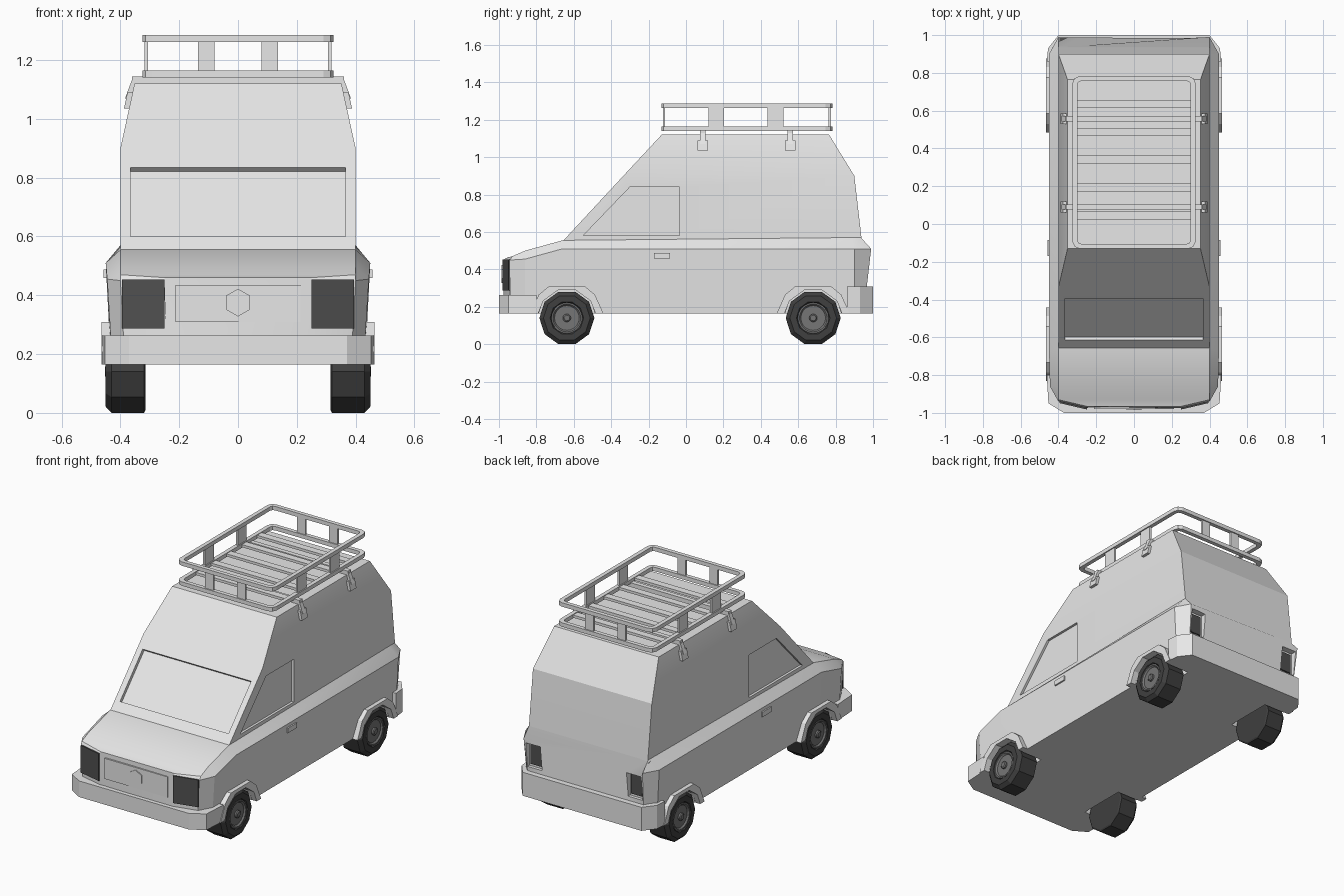
import bpy, bmesh
from math import radians, cos, sin, pi

if "Cube" in bpy.data.objects:
    bpy.data.objects.remove(bpy.data.objects["Cube"], do_unlink=True)


def material(name, v):
    m = bpy.data.materials.new(name)
    m.use_nodes = True
    m.diffuse_color = (v, v, v, 1)
    m.node_tree.nodes["Principled BSDF"].inputs["Base Color"].default_value = (v, v, v, 1)
    return m


PAINT = material("pale grey paint", 0.8)
TYRE = material("black rubber", 0.05)
LAMP = material("dark lamp", 0.08)
HUB = material("mid grey hub", 0.18)
SIDES = (("left", 1), ("right", -1))


def make(name, verts, faces, mat):
    bm = bmesh.new()
    vs = [bm.verts.new(v) for v in verts]
    for f in faces:
        bm.faces.new([vs[i] for i in f])
    bmesh.ops.recalc_face_normals(bm, faces=bm.faces)
    mesh = bpy.data.meshes.new(name)
    bm.to_mesh(mesh)
    bm.free()
    mesh.materials.append(mat)
    ob = bpy.data.objects.new(name, mesh)
    bpy.context.collection.objects.link(ob)
    return ob


def loft(name, rings, mat):
    """Join equal closed rings of points and cap both ends."""
    n = len(rings[0])
    faces = [[r * n + i, r * n + (i + 1) % n, (r + 1) * n + (i + 1) % n, (r + 1) * n + i]
             for r in range(len(rings) - 1) for i in range(n)]
    faces += [range(n), range((len(rings) - 1) * n, len(rings) * n)]
    return make(name, [p for r in rings for p in r], faces, mat)


def prism(name, pts, axis, lo, hi, mat=PAINT):
    """Extrude a 2D outline along x, y or z."""
    put = {"x": lambda a, b, t: (t, a, b), "y": lambda a, b, t: (a, t, b),
           "z": lambda a, b, t: (a, b, t)}[axis]
    return loft(name, [[put(a, b, t) for a, b in pts] for t in (lo, hi)], mat)


def box(name, x, y, z, mat=PAINT):
    return prism(name, [(x[0], y[0]), (x[1], y[0]), (x[1], y[1]), (x[0], y[1])], "z", *z, mat)


def lathe(name, profile, s, y, z, n, mat):
    """Turn (x, radius) points around a wheel axle."""
    return loft(name, [[(s * x, y + r * cos(2 * pi * i / n), z + r * sin(2 * pi * i / n))
                        for i in range(n)] for x, r in profile], mat)


def select(ob):
    bpy.ops.object.select_all(action="DESELECT")
    ob.select_set(True)
    bpy.context.view_layer.objects.active = ob


def cut(ob, cutters):
    for c in cutters:
        mod = ob.modifiers.new("cut", "BOOLEAN")
        mod.operation, mod.solver, mod.object = "DIFFERENCE", "EXACT", c
        select(ob)
        bpy.ops.object.modifier_apply(modifier=mod.name)
        bpy.data.objects.remove(c, do_unlink=True)


def smooth(ob, angle):
    select(ob)
    bpy.ops.object.shade_smooth_by_angle(angle=radians(angle))


# Lower body: sections along y as (sill y, belt y, shoulder y, half width, belt z, shoulder z)
sections = [(-0.975, -0.975, -0.965, 0.25, 0.45, 0.46),
            (-0.94, -0.94, -0.93, 0.40, 0.45, 0.47),
            (-0.86, -0.86, -0.86, 0.445, 0.455, 0.50),
            (-0.66, -0.66, -0.66, 0.45, 0.51, 0.555),
            (0.90, 0.90, 0.88, 0.45, 0.51, 0.57),
            (0.95, 0.99, 0.935, 0.40, 0.51, 0.57)]
rings = []
for ya, yb, yc, w, zb, zs in sections:
    half = [(w * 0.96, ya, 0.165), (w, yb, zb), (min(w, 0.40), yc, zs)]
    rings.append(half + [(-x, y, z) for x, y, z in reversed(half)])
body = loft("lower_body", rings, PAINT)

WHEEL_Z = 0.14
AXLES = (("front", -0.637), ("rear", 0.68))
cutters = []
for _, s in SIDES:
    for _, y in AXLES:
        cutters.append(lathe("well_cutter", [(0.29, 0.158), (0.6, 0.158)], s, y, WHEEL_Z, 10, PAINT))
    cutters.append(box("lamp_cutter", sorted((s * 0.29, s * 0.388)), (0.95, 1.1), (0.335, 0.485)))
cut(body, cutters)
smooth(body, 25)

# Cabin: levels as (z, front y, rear y, half width)
levels = [(0.55, -0.66, 0.94, 0.40), (0.57, -0.641, 0.938, 0.40),
          (0.90, -0.335, 0.90, 0.40), (1.12, -0.13, 0.765, 0.352)]
cabin = loft("cabin", [[(-w, f, z), (w, f, z), (w, r, z), (-w, r, z)] for z, f, r, w in levels], PAINT)

# Recessed windscreen and side windows
ny, nz = -0.732, 0.681
a, b = (-0.613, 0.60), (-0.395, 0.835)
screen = [(p[0] + ny * d, p[1] + nz * d) for p, d in ((a, -0.02), (a, 0.05), (b, 0.05), (b, -0.02))]
cutters = [prism("screen_cutter", screen, "x", -0.365, 0.365)]
window = [(-0.55, 0.58), (-0.30, 0.84), (-0.035, 0.84), (-0.035, 0.58)]
for _, s in SIDES:
    cutters.append(prism("window_cutter", window, "x", s * 0.385, s * 0.5))
cut(cabin, cutters)
smooth(cabin, 20)


# Bumpers
def bumper(name, half, z):
    prism(name, half + [(-x, y) for x, y in reversed(half)], "z", *z)


bumper("front_bumper", [(0.37, -1.0), (0.453, -0.95), (0.462, -0.80)], (0.165, 0.263))
bumper("rear_bumper", [(0.40, 1.0), (0.455, 0.93), (0.462, 0.86)], (0.165, 0.308))

# Grille panel with hexagonal boss
box("grille_panel", (-0.212, 0.212), (-0.98, -0.97), (0.31, 0.435))
hexagon = [(0.047 * sin(i * pi / 3), 0.375 + 0.047 * cos(i * pi / 3)) for i in range(6)]
prism("grille_boss", hexagon, "y", -0.986, -0.975)

arch_outer = [(-0.195, 0.165), (-0.15, 0.265), (-0.095, 0.31), (0.095, 0.31), (0.15, 0.265), (0.195, 0.165)]
arch_inner = [(0.156 * cos(t * pi / 5), WHEEL_Z + 0.156 * sin(t * pi / 5)) for t in range(6)]
arch_inner = [(0.153, 0.165)] + arch_inner[1:5] + [(-0.153, 0.165)]

for side, s in SIDES:
    # Lamps and door handle
    lamp = [(s * 0.25, -0.982), (s * 0.395, -0.948), (s * 0.395, -0.939), (s * 0.25, -0.973)]
    prism("headlamp_" + side, lamp, "z", 0.287, 0.453, LAMP)
    box("tail_lamp_" + side, sorted((s * 0.302, s * 0.376)), (0.945, 0.958), (0.35, 0.47), LAMP)
    box("door_handle_" + side, sorted((s * 0.43, s * 0.457)), (-0.17, -0.085), (0.458, 0.488))
    # Wheels and arch flares
    for end, y in AXLES:
        tag = end + "_" + side
        lathe("tyre_" + tag, [(0.315, 0.138), (0.32, 0.147), (0.43, 0.147), (0.45, 0.125),
                              (0.45, 0.09), (0.435, 0.08)], s, y, WHEEL_Z, 10, TYRE)
        lathe("wheel_disc_" + tag, [(0.42, 0.082), (0.447, 0.082), (0.447, 0.074), (0.438, 0.066)],
              s, y, WHEEL_Z, 20, HUB)
        lathe("hub_cap_" + tag, [(0.43, 0.022), (0.448, 0.022), (0.453, 0.015)], s, y, WHEEL_Z, 12, HUB)
        prism("arch_flare_" + tag, [(y + p, z) for p, z in arch_outer + arch_inner],
              "x", s * 0.425, s * 0.465)

# Roof rack
RX, RY0, RY1 = 0.325, -0.13, 0.782


def rounded(d, c):
    x, y0, y1 = RX - d, RY0 + d, RY1 - d
    k = c * 0.3
    return [(x, y0 + c), (x - k, y0 + k), (x - c, y0), (c - x, y0), (k - x, y0 + k), (-x, y0 + c),
            (-x, y1 - c), (k - x, y1 - k), (c - x, y1), (x - c, y1), (x - k, y1 - k), (x, y1 - c)]


for name, z0, z1 in (("lower_rack_rail", 1.14, 1.164), ("upper_rack_rail", 1.262, 1.286)):
    loops = [(rounded(0, 0.035), z0), (rounded(0, 0.035), z1),
             (rounded(0.025, 0.02), z1), (rounded(0.025, 0.02), z0)]
    n = 12
    faces = [[k * n + i, k * n + (i + 1) % n, (k + 1) % 4 * n + (i + 1) % n, (k + 1) % 4 * n + i]
             for k in range(4) for i in range(n)]
    make(name, [(x, y, z) for pts, z in loops for x, y in pts], faces, PAINT)

for i in range(5):
    y = 0.045 + 0.1475 * i
    box(f"rack_slat_{i + 1}", (-0.305, 0.305), (y - 0.022, y + 0.022), (1.144, 1.16))

for side, s in SIDES:
    for i, y in enumerate((0.162, 0.478)):
        box(f"rack_side_post_{side}_{i + 1}", sorted((s * 0.306, s * 0.318)),
            (y - 0.042, y + 0.042), (1.155, 1.27))
    for end, y in (("front", RY0 + 0.007), ("rear", RY1 - 0.019)):
        box(f"rack_{end}_post_{side}", sorted((s * 0.08, s * 0.136)), (y, y + 0.012), (1.155, 1.27))

# Crossbars and gutter clamps
for end, y in (("front", 0.09), ("rear", 0.557)):
    box("rack_crossbar_" + end, (-0.36, 0.36), (y - 0.014, y + 0.014), (1.118, 1.145))
    for side, s in SIDES:
        neck = [(0.34, 1.13), (0.362, 1.13), (0.384, 1.07), (0.36, 1.07)]
        pad = [(0.35, 1.09), (0.376, 1.09), (0.388, 1.035), (0.362, 1.035)]
        prism(f"clamp_neck_{end}_{side}", [(s * x, z) for x, z in neck], "y", y - 0.014, y + 0.014)
        prism(f"clamp_pad_{end}_{side}", [(s * x, z) for x, z in pad], "y", y - 0.028, y + 0.028)
